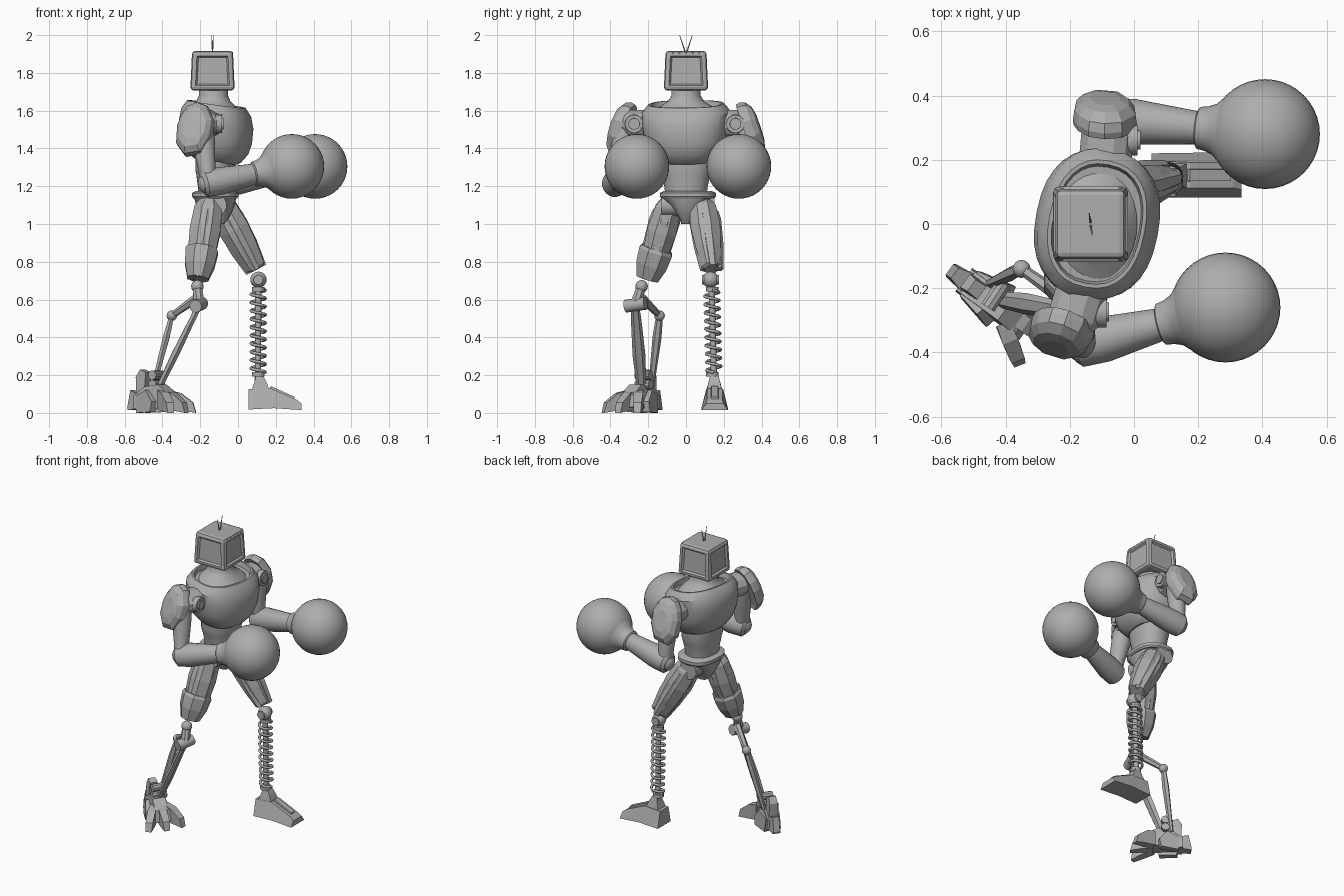
import bpy, bmesh, math
from mathutils import Vector as V, Matrix as M

if "Cube" in bpy.data.objects:
    bpy.data.objects.remove(bpy.data.objects["Cube"])

grey = bpy.data.materials.new("plain grey metal")
grey.use_nodes = True
grey.diffuse_color = (0.42, 0.42, 0.42, 1)
grey.node_tree.nodes["Principled BSDF"].inputs["Base Color"].default_value = (0.42, 0.42, 0.42, 1)


def finish(name, bm, smooth=True):
    bmesh.ops.recalc_face_normals(bm, faces=bm.faces)
    me = bpy.data.meshes.new(name)
    bm.to_mesh(me)
    bm.free()
    ob = bpy.data.objects.new(name, me)
    bpy.context.collection.objects.link(ob)
    me.materials.append(grey)
    if smooth:
        bpy.ops.object.select_all(action='DESELECT')
        ob.select_set(True)
        bpy.context.view_layer.objects.active = ob
        bpy.ops.object.shade_smooth_by_angle(angle=math.radians(32))
    return ob


def loft(name, rings, smooth=True):
    bm = bmesh.new()
    rows = [[bm.verts.new(p) for p in r] for r in rings]
    n = len(rows[0])
    for a, b in zip(rows, rows[1:]):
        for i in range(n):
            j = (i + 1) % n
            bm.faces.new((a[i], a[j], b[j], b[i]))
    bm.faces.new(rows[0])
    bm.faces.new(rows[-1])
    return finish(name, bm, smooth)


def oval(rx, ry, n, power=1.0, turn=0.0):
    out = []
    for i in range(n):
        a = 2 * math.pi * (i + turn) / n
        c, s = math.cos(a), math.sin(a)
        out.append((rx * math.copysign(abs(c) ** power, c), ry * math.copysign(abs(s) ** power, s)))
    return out


def limb(name, a, b, profile, n=20, smooth=True):
    """Tapered part from a to b; profile rows are (fraction, half width, half depth)."""
    a, b = V(a), V(b)
    d = (b - a).normalized()
    ref = V((1, 0, 0)) if abs(d.x) < 0.75 else V((0, 0, 1))
    u = (ref - d * ref.dot(d)).normalized()
    w = d.cross(u)
    return loft(name, [[a.lerp(b, t) + u * p + w * q for p, q in oval(rx, ry, n, 1, 0.5)]
                       for t, rx, ry in profile], smooth)


def rod(name, a, b, r0, r1=None, n=12):
    r1 = r1 or r0
    return limb(name, a, b, [(0, r0, r0), (1, r1, r1)], n, n > 8)


def stack(name, cx, cy, rows, yaw=0, power=1.0, tilt=0, n=32):
    """Vertical body part; rows are (height, half depth, half width)."""
    rot = M.Rotation(math.radians(yaw), 3, 'Z')
    return loft(name, [[V((cx, cy, z)) + rot @ V((p, q, -tilt * p)) for p, q in oval(rx, ry, n, power)]
                       for z, rx, ry in rows])


def ball(name, c, r, seg=24):
    bm = bmesh.new()
    bmesh.ops.create_uvsphere(bm, u_segments=seg, v_segments=seg // 2, radius=r, matrix=M.Translation(c))
    return finish(name, bm)


def prism(name, outline, c, yaw):
    """Side outline rows (along, height, half width), spread sideways, then turned."""
    rot = M.Rotation(math.radians(yaw), 3, 'Z')
    return loft(name, [[V(c) + rot @ V((x, s * w, z)) for x, z, w in outline] for s in (-1, 1)], False)


# Head: bevelled box with recessed panels, neck below
bm = bmesh.new()
bmesh.ops.create_cube(bm, size=1, matrix=M.Translation((-0.135, 0, 1.812)) @ M.Diagonal((0.235, 0.235, 0.21, 1)))
for v in bm.verts:
    if v.co.z > 1.8:
        v.co.x, v.co.y = -0.135 + (v.co.x + 0.135) * 0.92, v.co.y * 0.92
bmesh.ops.bevel(bm, geom=bm.edges[:], offset=0.018, segments=2, affect='EDGES', profile=0.5)
bm.normal_update()
sides = [f for f in bm.faces if f.calc_area() > 0.02 and abs(f.normal.z) < 0.5]
bmesh.ops.inset_individual(bm, faces=sides, thickness=0.012, depth=0)
bmesh.ops.inset_individual(bm, faces=sides, thickness=0.012, depth=-0.012)
finish("head", bm, False)
for i in range(5):
    ball("head_rivet", (-0.03, -0.07 + 0.035 * i, 1.906), 0.005, 8)
for s in (-1, 1):
    rod("antenna", (-0.135, s * 0.004, 1.91), (-0.135 - s * 0.005, s * 0.034, 2.0), 0.004, 0.0015, 6)
stack("neck", -0.13, 0, [(1.595, .14, .18), (1.625, .115, .135), (1.65, .09, .095),
                         (1.68, .077, .077), (1.73, .077, .077)])

# Torso: chest shell with raised collar, waist, pelvis
stack("chest", -0.115, 0, [(1.33, .11, .13), (1.345, .13, .155), (1.39, .165, .195), (1.45, .185, .22),
                           (1.53, .192, .232), (1.59, .18, .235), (1.62, .16, .215), (1.635, .15, .2),
                           (1.635, .138, .188), (1.605, .133, .18)], -11, 0.85, 0.14)
stack("waist", -0.12, 0, [(1.15, .09, .11), (1.2, .092, .115), (1.26, .1, .13), (1.29, .105, .14),
                          (1.36, .105, .14)], -6, 0.9)
stack("belt", -0.12, 0.01, [(1.135, .115, .14), (1.145, .122, .148), (1.165, .122, .148), (1.175, .1, .125)], -4, 0.8)
stack("pelvis", -0.12, 0.005, [(1.0, .045, .03), (1.03, .07, .04), (1.09, .1, .085), (1.14, .112, .135)], 0, 0.7, 0, 16)


# Shoulder plates, joints, arms and round gloves
def shoulder_plate(name, c, normal):
    n = V(normal).normalized()
    u = V((n.y, -n.x, 0)).normalized() * (-1 if n.y < 0 else 1)
    v = V((0, 0, 1)) - n * n.z
    v.normalize()
    shape = [(-.1, .02), (-.095, -.08), (-.04, -.145), (.05, -.13), (.095, -.04),
             (.1, .05), (.055, .135), (0, .155), (-.05, .135), (-.085, .08)]
    steps = [(-.03, .8), (-.035, .97), (-.015, 1.0), (.015, .95), (.04, .74), (.05, .45)]
    loft(name, [[V(c) + u * x * k + v * y * k + n * d for x, y in shape] for d, k in steps], False)


def arm(side, root, shoulder, elbow, glove, plate, normal):
    root, shoulder, elbow, glove = V(root), V(shoulder), V(elbow), V(glove)
    limb(side + "_shoulder_joint", root, shoulder,
         [(0, .075, .065), (.15, .085, .075), (.8, .085, .075), (1, .07, .06)], 12, False)
    hub = root.lerp(shoulder, 0.65)
    rod(side + "_shoulder_disc", hub, hub + V((.095, 0, 0)), .052, .048, 20)
    rod(side + "_shoulder_cap", hub, hub + V((.103, 0, 0)), .034, .03, 20)
    limb(side + "_upper_arm", shoulder, elbow, [(0, .06, .055), (.3, .062, .058), (.75, .046, .05), (1, .045, .052)])
    aim = (glove - elbow).normalized()
    cuff = glove - aim * .215
    limb(side + "_forearm", elbow - aim * .035, cuff,
         [(0, .05, .05), (.06, .07, .068), (.35, .074, .072), (1, .056, .052)])
    limb(side + "_glove_cuff", cuff, glove - aim * .13,
         [(0, .058, .058), (.06, .066, .066), (.35, .07, .07), (.65, .08, .08), (1, .109, .109)], 32)
    ball(side + "_glove", glove, .171, 40)
    ball(side + "_elbow", elbow, .058)
    shoulder_plate(side + "_shoulder_plate", plate, normal)


arm("right", (-.155, -.19, 1.53), (-.195, -.32, 1.53), (-.155, -.375, 1.215), (.285, -.26, 1.305),
    (-.23, -.345, 1.5), (-.33, -.9, .32))
arm("left", (-.09, .19, 1.53), (-.08, .30, 1.53), (-.075, .325, 1.215), (.408, .28, 1.305),
    (-.09, .345, 1.5), (.03, .95, .32))

# Thighs with raised armour strips
thigh = [(0, .05, .05), (.12, .08, .075), (.4, .088, .085), (.7, .078, .072), (.97, .06, .052), (1, .045, .04)]


def thigh_armour(side, a, b, offsets):
    a, b = V(a), V(b)
    limb(side + "_thigh", a, b, thigh, 8, False)
    for o in offsets:
        limb(side + "_thigh_strip", a.lerp(b, .15) + V(o), b + V(o) * .7,
             [(0, .02, .025), (.15, .032, .035), (.6, .036, .036), (1, .022, .026)], 6, False)


thigh_armour("left", (-.1, .085, 1.12), (.095, .135, .76), [(.05, .01, .025), (-.05, .0, -.025), (0, .055, 0), (0, -.05, 0)])
thigh_armour("right", (-.15, -.08, 1.13), (-.212, -.2, .71), [(.055, 0, 0), (-.055, 0, 0), (0, -.05, .01), (0, .05, 0)])
limb("right_knee_guard", (-.19, -.155, .87), (-.213, -.205, .71),
     [(0, .085, .088), (.1, .093, .097), (.55, .085, .09), (1, .06, .064)], 8, False)
for y in (-.08, .1):
    rod("hip_joint", (-.12, y - .05, 1.1), (-.12, y + .05, 1.1), .06, None, 16)

# Left lower leg: knee ball, coil spring around a rod, wedge foot
ball("left_knee", (.108, .13, .705), .043)
rod("left_knee_axle", (.108, .085, .705), (.108, .175, .705), .026)
rod("left_shin_rod", (.108, .135, .7), (.105, .148, .17), .017)
for z in (.655, .205):
    rod("spring_seat", (.107, .14, z - .012), (.107, .14, z + .012), .034)
cu = bpy.data.curves.new("left_shin_spring", 'CURVE')
cu.dimensions, cu.bevel_depth, cu.bevel_resolution = '3D', .0085, 1
turns, step = 10, 16
line = cu.splines.new('POLY')
line.points.add(turns * step)
for i, p in enumerate(line.points):
    t, a = i / (turns * step), 2 * math.pi * i / step
    p.co = (.107 + .038 * math.cos(a), .136 + .012 * t + .038 * math.sin(a), .65 - .435 * t, 1)
cu.materials.append(grey)
bpy.context.collection.objects.link(bpy.data.objects.new("left_shin_spring", cu))
prism("left_foot", [(.055, .018, .068), (.055, .125, .045), (.175, .13, .04), (.31, .07, .04),
                    (.335, .05, .045), (.335, .015, .07), (.19, .025, .07)], (0, .152, 0), 0)
prism("left_ankle", [(.07, .11, .045), (.09, .175, .028), (.095, .2, .022), (.13, .2, .022),
                     (.15, .165, .03), (.17, .11, .042)], (0, .15, 0), 0)
prism("left_foot_ridge", [(.16, .12, .02), (.175, .142, .018), (.3, .085, .018), (.3, .06, .02)], (0, .152, 0), 0)

# Right lower leg: knee, linkage struts and pivots
knee, pivot, hinge = (-.215, -.235, .67), (-.205, -.27, .57), (-.35, -.14, .515)
ball("right_knee", knee, .033)
rod("right_knee_link", knee, pivot, .027, .03, 8)
rod("right_knee_pivot", (-.225, -.32, .565), (-.19, -.215, .58), .034, None, 14)
rod("right_rear_link", (-.215, -.235, .61), hinge, .024, .017, 6)
ball("right_hinge", hinge, .028, 16)
limb("right_front_strut", pivot, (-.42, -.235, .13),
     [(0, .018, .022), (.2, .018, .028), (.6, .022, .034), (1, .017, .025)], 6, False)
limb("right_rear_strut", hinge, (-.45, -.185, .13), [(0, .014, .018), (.3, .02, .024), (1, .013, .015)], 6, False)
for z in (.2, .15):
    rod("right_ankle_pin", (-.455, -.26, z), (-.405, -.185, z), .025, None, 10)

# Right foot: angular body, splayed toes, heel spur and heel tower
foot, yaw = (-.425, -.25, 0), -36
prism("right_foot", [(-.13, .02, .045), (-.13, .09, .04), (-.06, .14, .04), (.03, .15, .04),
                     (.1, .1, .045), (.12, .03, .05)], foot, yaw)
prism("right_heel_spur", [(-.185, .03, .02), (-.165, .12, .02), (-.11, .1, .035), (-.1, .02, .035), (-.18, .015, .025)],
      foot, yaw)
prism("right_heel_tower", [(-.12, .08, .03), (-.125, .19, .026), (-.1, .23, .022), (-.06, .215, .025), (-.07, .08, .03)],
      foot, yaw)
for turn in (-32, 0, 32):
    base = V(foot) + M.Rotation(math.radians(yaw), 3, 'Z') @ V((.05, turn * .0012, 0))
    prism("right_toe", [(0, .02, .025), (0, .12, .022), (.06, .105, .025), (.125, .055, .022),
                        (.14, .0, .018), (.08, .01, .025)], base, yaw + turn)
for s in (-1, 1):
    base = V(foot) + M.Rotation(math.radians(yaw), 3, 'Z') @ V((-.05, s * .045, 0))
    prism("right_foot_side_claw", [(-.05, .0, .018), (-.06, .09, .014), (.02, .12, .014), (.07, .06, .018), (.06, .005, .02)],
          base, yaw + s * 12)
